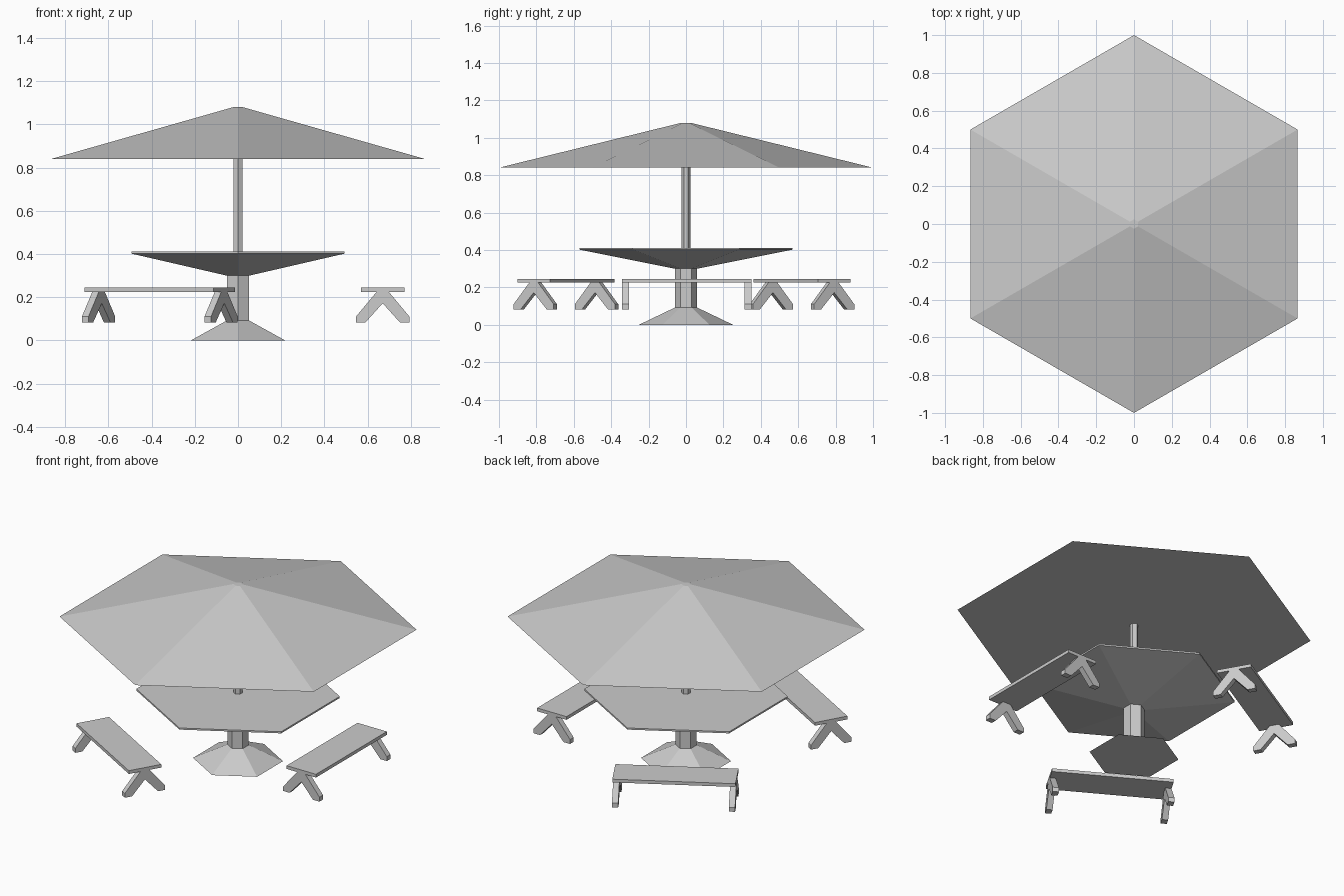
import bpy, bmesh
from math import sin, cos, pi, radians
from mathutils import Matrix, Vector

if "Cube" in bpy.data.objects:
    bpy.data.objects.remove(bpy.data.objects["Cube"])


def finish(bm, name):
    bmesh.ops.recalc_face_normals(bm, faces=bm.faces)
    mesh = bpy.data.meshes.new(name)
    bm.to_mesh(mesh)
    bm.free()
    ob = bpy.data.objects.new(name, mesh)
    bpy.context.collection.objects.link(ob)
    return ob


def hex_stack(name, profile):
    """Closed six-sided solid from (radius, z) rings, corners on the y axis."""
    bm = bmesh.new()
    rings = [[bm.verts.new((r * sin(k * pi / 3), r * cos(k * pi / 3), z))
              for k in range(6)] for r, z in profile]
    for a, b in zip(rings, rings[1:]):
        for k in range(6):
            n = (k + 1) % 6
            bm.faces.new((a[k], a[n], b[n], b[k]))
    bm.faces.new(rings[0])
    bm.faces.new(rings[-1])
    return finish(bm, name)


def place(ob, centre, angle):
    ob.matrix_world = (Matrix.Translation((*centre, 0))
                       @ Matrix.Rotation(radians(angle), 4, 'Z'))


def bench_seat(name):
    bm = bmesh.new()
    bmesh.ops.create_cube(bm, size=1)
    bmesh.ops.scale(bm, vec=(0.20, 0.69, 0.02), verts=bm.verts)
    bmesh.ops.translate(bm, vec=(0, 0, 0.235), verts=bm.verts)
    return finish(bm, name)


def bench_leg(name, y0, y1):
    """Splayed leg: half outline mirrored in x, extruded along y."""
    half = [(0.027, 0.226), (0.124, 0.110), (0.124, 0.083), (0.080, 0.083)]
    outline = half + [(0, 0.172)] + [(-x, z) for x, z in reversed(half)]
    bm = bmesh.new()
    face = bm.faces.new([bm.verts.new((x, y0, z)) for x, z in outline])
    new = bmesh.ops.extrude_face_region(bm, geom=[face])["geom"]
    bmesh.ops.translate(bm, vec=(0, y1 - y0, 0),
                        verts=[v for v in new if isinstance(v, bmesh.types.BMVert)])
    return finish(bm, name)


# Table pedestal, top, pole and canopy
hex_stack("pedestal", [(0.252, 0), (0.06, 0.092), (0.06, 0.302)])
hex_stack("table_top", [(0.06, 0.30), (0.57, 0.402), (0.57, 0.412)])
hex_stack("pole", [(0.024, 0.41), (0.024, 0.85)])
hex_stack("canopy", [(1.0, 0.84), (0.025, 1.08)])

# Three benches around the table
benches = [("right", (0.67, 0.004), 0),
           ("back", (-0.362, 0.62), 120),
           ("front", (-0.362, -0.642), -120)]
for label, centre, angle in benches:
    place(bench_seat(f"{label}_bench_seat"), centre, angle)
    for end, y0, y1 in (("a", -0.345, -0.31), ("b", 0.31, 0.345)):
        place(bench_leg(f"{label}_bench_leg_{end}", y0, y1), centre, angle)
